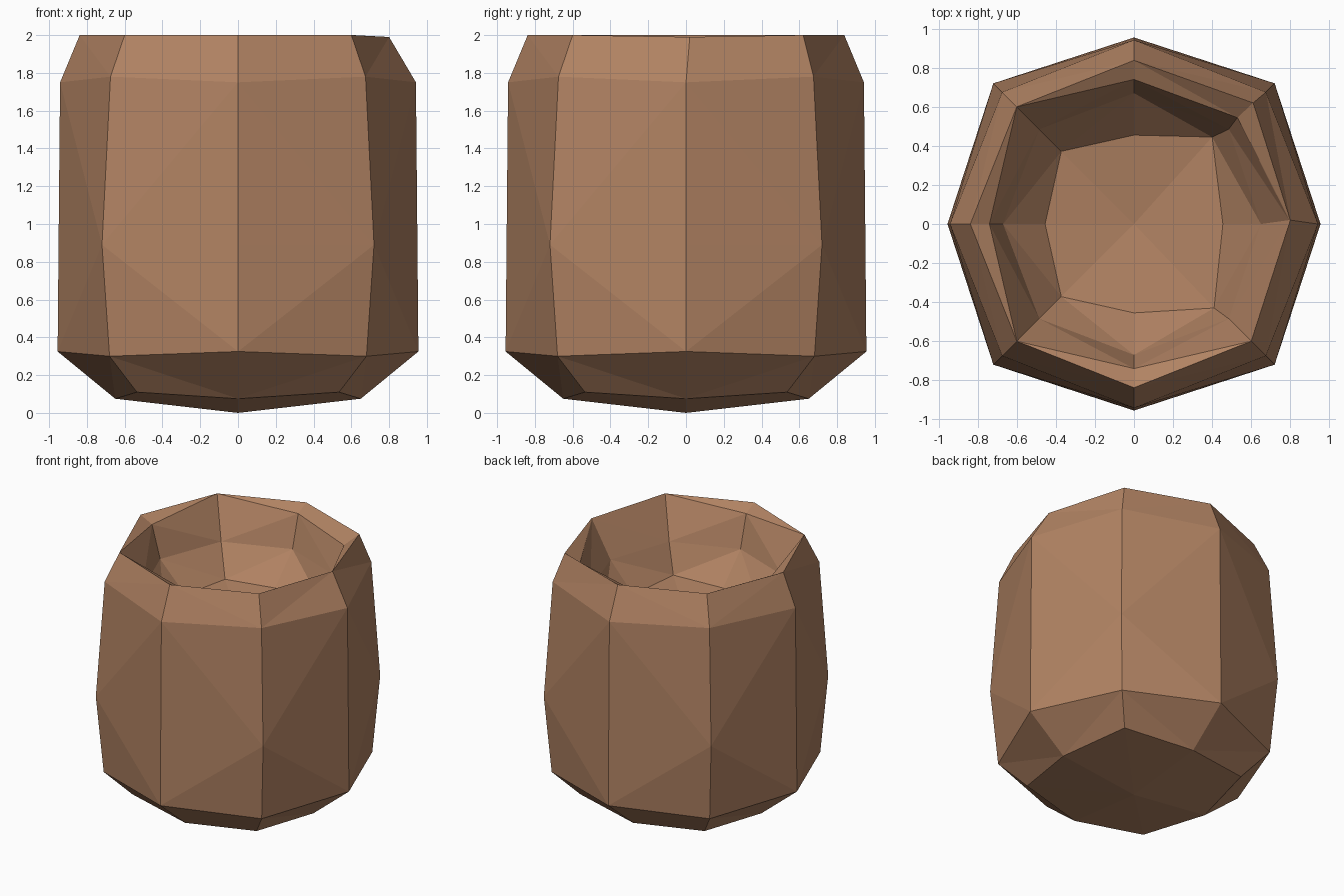
import bpy, bmesh
from math import pi, cos, sin, sqrt

cube = bpy.data.objects.get("Cube")
if cube:
    bpy.data.objects.remove(cube, do_unlink=True)

# Rings from the base up the outside, over the rim and down to the hollow's floor:
# side radius, side height, corner offset, corner height, split (True: lower side to upper corner)
RINGS = [
    (0.65, 0.075, 0.535, 0.11, True),
    (0.955, 0.325, 0.68, 0.30, True),
    (0.95, 0.89, 0.72, 0.89, False),
    (0.942, 1.75, 0.675, 1.78, False),
    (0.838, 2.0, 0.60, 2.0, True),
    (0.74, 1.95, 0.60, 2.0, True),
    (0.67, 1.70, 0.485, 1.70, True),
    (0.455, 1.48, 0.372, 1.48, True),
]
# Hand-carved irregularities: (ring, spoke) -> position
CHIPS = {
    (4, 0): (0.80, 0.02, 1.99), (5, 0): (0.795, 0.02, 1.985), (6, 0): (0.65, 0.0, 1.70),
    (4, 1): (0.61, 0.62, 2.0), (5, 1): (0.53, 0.545, 1.92), (7, 1): (0.40, 0.445, 1.48),
    (7, 7): (0.41, -0.43, 1.48),
}


def ring_point(i, k):
    if (i, k) in CHIPS:
        return CHIPS[(i, k)]
    side, side_z, corner, corner_z, _ = RINGS[i]
    r, z = (corner * sqrt(2), corner_z) if k % 2 else (side, side_z)
    a = k * pi / 4
    return (r * cos(a), r * sin(a), z)


bm = bmesh.new()
rings = [[bm.verts.new(ring_point(i, k)) for k in range(8)] for i in range(len(RINGS))]

# Faceted walls
for i in range(len(RINGS) - 1):
    for k in range(8):
        n = (k + 1) % 8
        a, b = rings[i][k], rings[i][n]
        c, d = rings[i + 1][n], rings[i + 1][k]
        lower_side_split = RINGS[i][4]
        if lower_side_split == (k % 2 == 0):
            tris = ((a, b, c), (a, c, d))
        else:
            tris = ((a, b, d), (b, c, d))
        for t in tris:
            bm.faces.new(t)

# Shallow pointed base and dished floor
for ring, z in ((rings[0], 0.0), (rings[-1], 1.42)):
    centre = bm.verts.new((0, 0, z))
    for k in range(8):
        bm.faces.new((ring[k], ring[(k + 1) % 8], centre))

bmesh.ops.remove_doubles(bm, verts=bm.verts, dist=0.001)
bmesh.ops.recalc_face_normals(bm, faces=bm.faces)

mesh = bpy.data.meshes.new("hollow_stump")
bm.to_mesh(mesh)
bm.free()
stump = bpy.data.objects.new("hollow_stump", mesh)
bpy.context.collection.objects.link(stump)

# Wood colour
wood = bpy.data.materials.new("brown_wood")
wood.use_nodes = True
colour = (0.44, 0.226, 0.124, 1.0)
wood.diffuse_color = colour
wood.node_tree.nodes["Principled BSDF"].inputs["Base Color"].default_value = colour
mesh.materials.append(wood)
